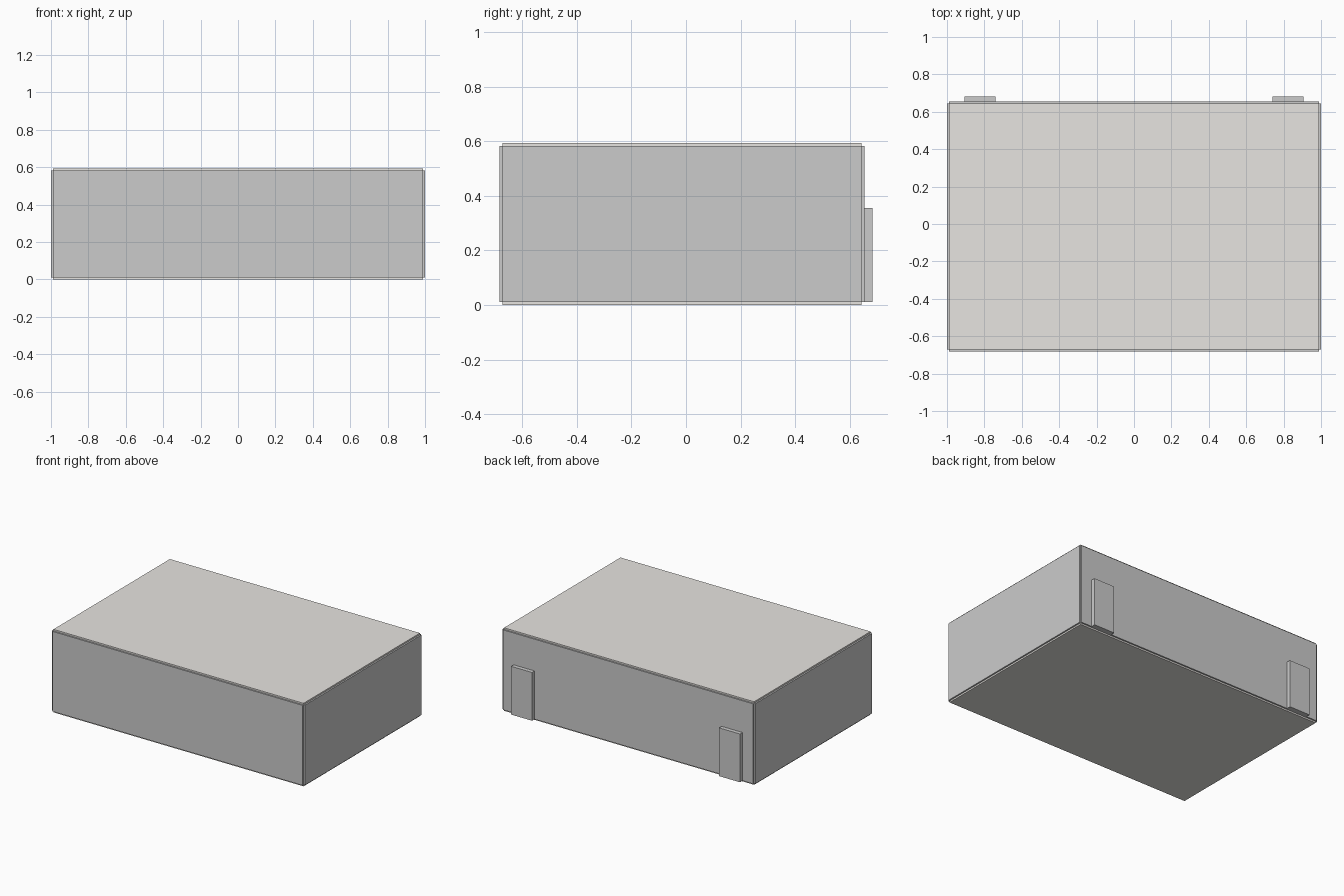
import bpy
import bmesh
from mathutils import Vector

if "Cube" in bpy.data.objects:
    bpy.data.objects.remove(bpy.data.objects["Cube"])

X, Y0, Y1, H, T = 1.0, -0.683, 0.654, 0.594, 0.011   # outer extents, panel thickness


def box(name, lo, hi, mat=None):
    lo, hi = Vector(lo), Vector(hi)
    bm = bmesh.new()
    bmesh.ops.create_cube(bm, size=1)
    for v in bm.verts:
        v.co = (lo + hi) / 2 + v.co * (hi - lo)
    mesh = bpy.data.meshes.new(name)
    bm.to_mesh(mesh)
    bm.free()
    if mat:
        mesh.materials.append(mat)
    obj = bpy.data.objects.new(name, mesh)
    bpy.context.collection.objects.link(obj)
    return obj


warm = bpy.data.materials.new("warm_grey")
warm.diffuse_color = (0.8, 0.78, 0.75, 1)
warm.use_nodes = True
warm.node_tree.nodes["Principled BSDF"].inputs["Base Color"].default_value = warm.diffuse_color

# Floor and roof slabs, inset so the panel edges leave a small notch
box("floor", (-X + T, Y0 + T, 0), (X - T, Y1 - T, T), warm)
box("roof", (-X + T, Y0 + T, H - T), (X - T, Y1 - T, H), warm)

# Front and back walls
box("front_wall", (-X + T, Y0, T), (X - T, Y0 + T, H - T))
box("back_wall", (-X + T, Y1 - T, T), (X - T, Y1, H - T))

# Side walls and the matching pair of doors on the back
for side, s in (("left", -1), ("right", 1)):
    xs = sorted((s * (X - T), s * X))
    box(side + "_wall", (xs[0], Y0 + T, T), (xs[1], Y1 - T, H - T))
    xs = sorted((s * 0.74, s * 0.905))
    box(side + "_door", (xs[0], Y1, T), (xs[1], 0.683, 0.356))
